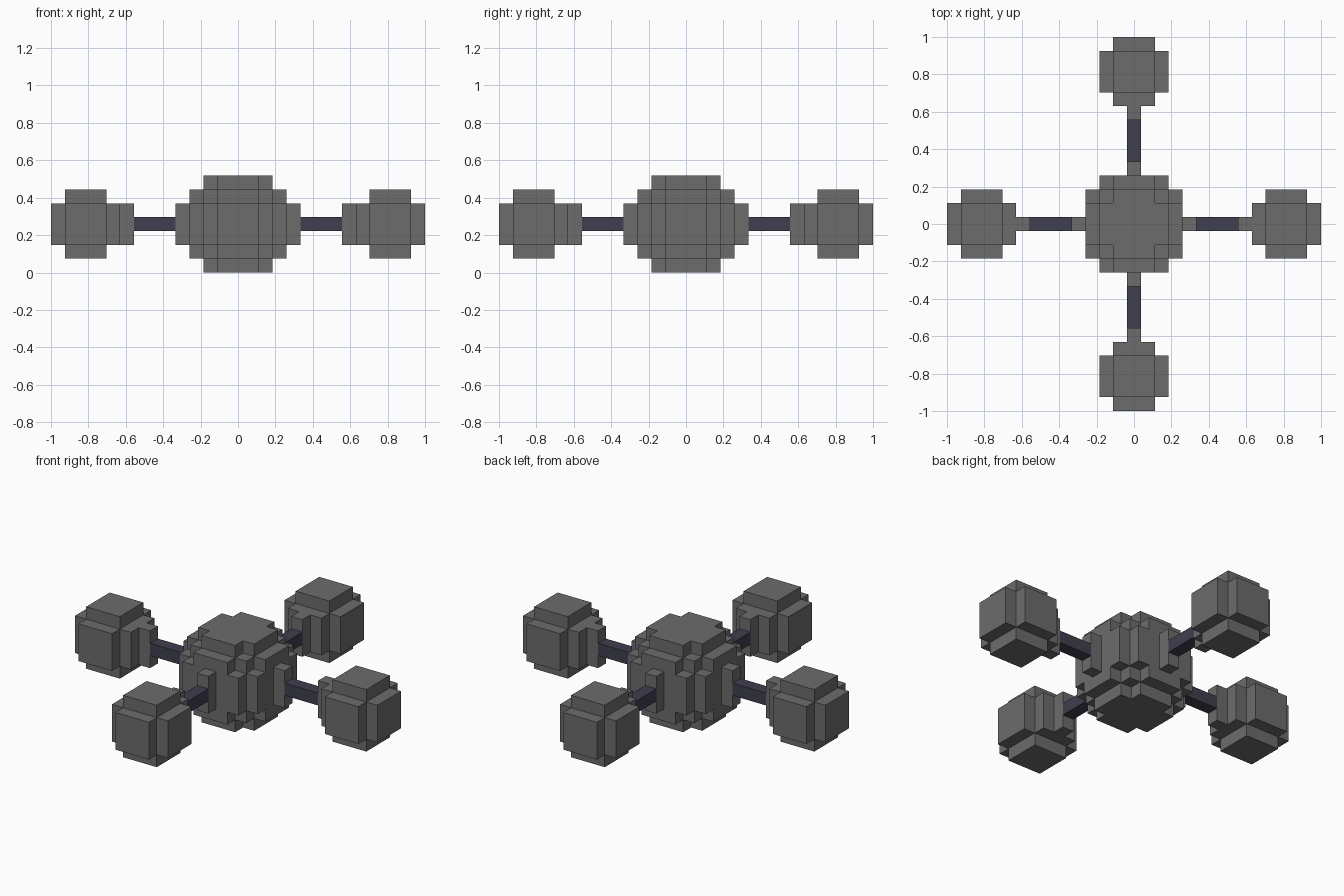
import bpy, bmesh
from mathutils import Vector
from itertools import product

UNIT = 2 / 27          # edge of one block
MID = 3.5              # height of the centre, in blocks

if "Cube" in bpy.data.objects:
    bpy.data.objects.remove(bpy.data.objects["Cube"], do_unlink=True)


def material(name, colour):
    mat = bpy.data.materials.new(name)
    mat.use_nodes = True
    mat.diffuse_color = colour
    mat.node_tree.nodes["Principled BSDF"].inputs["Base Color"].default_value = colour
    return mat


def block_object(name, cells, mat):
    """Make a clean outer shell around a set of grid cells."""
    bm = bmesh.new()
    for cell in cells:
        for axis, side in product(range(3), (-1, 1)):
            normal = Vector((0, 0, 0))
            normal[axis] = side
            if tuple(int(c + n) for c, n in zip(cell, normal)) in cells:
                continue
            u, v = Vector((0, 0, 0)), Vector((0, 0, 0))
            u[(axis + 1) % 3], v[(axis + 2) % 3] = 0.5, 0.5 * side
            centre = Vector(cell) + normal / 2 + Vector((0, 0, MID))
            corners = (-u - v, u - v, u + v, v - u)
            bm.faces.new([bm.verts.new((centre + c) * UNIT) for c in corners])
    bmesh.ops.remove_doubles(bm, verts=bm.verts, dist=UNIT / 100)
    bmesh.ops.dissolve_limit(bm, angle_limit=0.01, verts=bm.verts, edges=bm.edges)
    mesh = bpy.data.meshes.new(name)
    bm.to_mesh(mesh)
    bm.free()
    mesh.materials.append(mat)
    obj = bpy.data.objects.new(name, mesh)
    bpy.context.collection.objects.link(obj)


def ball(reach, limit):
    """Cells of a blocky sphere."""
    span = range(-reach, reach + 1)
    return {c for c in product(span, repeat=3) if sum(k * k for k in c) <= limit}


grey = material("stone_grey", (0.15, 0.15, 0.15, 1))
dark = material("dark_slate", (0.05, 0.05, 0.08, 1))

DIRECTIONS = {"left": (1, 0), "right": (-1, 0), "back": (0, 1), "front": (0, -1)}

# Central body with an upright socket bar on each side
core = ball(3, 14)
for dx, dy in DIRECTIONS.values():
    core |= {(4 * dx, 4 * dy, z) for z in (-1, 0, 1)}
block_object("central_body", core, grey)

# Four arms: a rod, and an outer ball with its own socket bar
for side, (dx, dy) in DIRECTIONS.items():
    block_object(side + "_rod", {(r * dx, r * dy, 0) for r in (5, 6, 7)}, dark)
    pod = {(x + 11 * dx, y + 11 * dy, z) for x, y, z in ball(2, 6)}
    pod |= {(8 * dx, 8 * dy, z) for z in (-1, 0, 1)}
    block_object(side + "_pod", pod, grey)
